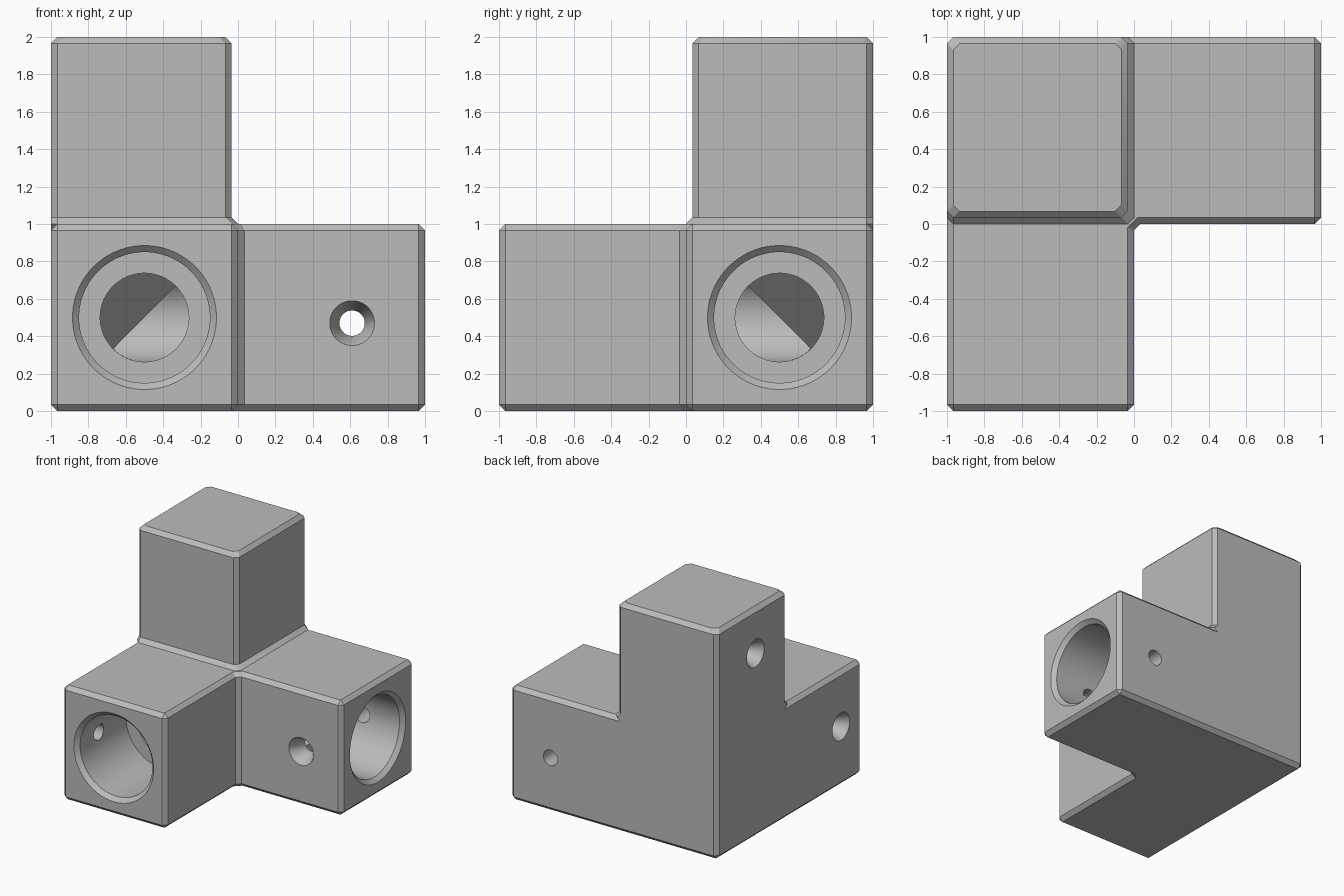
import bpy, bmesh, math
from mathutils import Vector, Matrix

old = bpy.data.objects.get("Cube")
if old:
    bpy.data.objects.remove(old, do_unlink=True)

C = 0.034                              # chamfer size
CENTRE = Vector((-0.5, 0.5, 0.5))      # where the three bores meet

grey = bpy.data.materials.new("light_grey")
grey.use_nodes = True
grey.diffuse_color = (0.5, 0.5, 0.5, 1)
grey.node_tree.nodes["Principled BSDF"].inputs["Base Color"].default_value = (0.5, 0.5, 0.5, 1)


def make_object(name, bm, helper=False):
    bmesh.ops.recalc_face_normals(bm, faces=bm.faces)
    mesh = bpy.data.meshes.new(name)
    bm.to_mesh(mesh)
    bm.free()
    mesh.materials.append(grey)
    obj = bpy.data.objects.new(name, mesh)
    bpy.context.collection.objects.link(obj)
    obj.hide_render = helper
    return obj


def loft(rings):
    """Closed solid through a stack of equal-length point rings."""
    bm = bmesh.new()
    rows = [[bm.verts.new(p) for p in ring] for ring in rings]
    n = len(rows[0])
    for low, high in zip(rows, rows[1:]):
        for i in range(n):
            j = (i + 1) % n
            bm.faces.new((low[i], low[j], high[j], high[i]))
    bm.faces.new(rows[0][::-1])
    bm.faces.new(rows[-1])
    return bm


def lathe(profile, sides):
    """Turned solid along z from (radius, height) pairs."""
    turns = [2 * math.pi * (i + 0.5) / sides for i in range(sides)]
    return loft([[(r * math.cos(t), r * math.sin(t), h) for t in turns] for r, h in profile])


def combine(target, other, operation):
    mod = target.modifiers.new(operation.lower(), 'BOOLEAN')
    mod.operation = operation
    mod.solver = 'EXACT'
    mod.object = other
    bpy.context.view_layer.objects.active = target
    bpy.ops.object.modifier_apply(modifier=mod.name)
    bpy.data.objects.remove(other, do_unlink=True)


# L-shaped base with every outer edge chamfered
outline = [(-1, -1), (0, -1), (0, -C), (C, 0), (1, 0), (1, 1), (-1, 1)]
bm = loft([[(x, y, z) for x, y in outline] for z in (0, 1)])
bmesh.ops.recalc_face_normals(bm, faces=bm.faces)
sharp = [e for e in bm.edges if e.calc_face_angle(0) > math.radians(60)
         or abs(e.verts[0].co.z - e.verts[1].co.z) < 0.01]
bmesh.ops.bevel(bm, geom=sharp, offset=C, offset_type='OFFSET', segments=1,
                affect='EDGES', clamp_overlap=False)
body = make_object("corner_connector", bm)


# Upright arm, flared at its foot and chamfered at the top
def arm_ring(inner, outer, z):
    x0, x1, y0, y1 = -1 + outer, -inner, inner, 1 - outer
    return [(x0 + C, y0, z), (x1 - C, y0, z), (x1, y0 + C, z), (x1, y1 - C, z),
            (x1 - C, y1, z), (x0 + C, y1, z), (x0, y1 - C, z), (x0, y0 + C, z)]


arm = make_object("upright_arm", loft([
    arm_ring(0.1, 0, 0.9), arm_ring(0, 0, 1), arm_ring(C, 0, 1 + C),
    arm_ring(C, 0, 2 - C), arm_ring(2 * C, C, 2)]))
combine(body, arm, 'UNION')

# Stepped bores, mitred where they meet in the corner
legs = {
    "upright_bore": ((1, 0, 0), (0, -1, 0), (0, 0, 1)),
    "side_bore": ((0, -1, 0), (0, 0, 1), (1, 0, 0)),
    "front_bore": ((0, 0, 1), (1, 0, 0), (0, -1, 0)),
}
for name, axes in legs.items():
    bm = lathe([(0.237, -0.4), (0.237, 0.83), (0.35, 0.83), (0.35, 1.465),
                (0.385, 1.5), (0.425, 1.54)], 64)
    for normal in ((-1, 0, 1), (0, -1, 1)):
        bmesh.ops.bisect_plane(bm, geom=bm.verts[:] + bm.edges[:] + bm.faces[:],
                               plane_co=(0, 0, -0.001), plane_no=normal, clear_inner=True)
        bmesh.ops.holes_fill(bm, edges=[e for e in bm.edges if e.is_boundary])
    bm.transform(Matrix.Translation(CENTRE) @ Matrix(axes).transposed().to_4x4())
    combine(body, make_object(name, bm, True), 'DIFFERENCE')

# Countersunk screw holes: (name, position, inward direction, length)
for name, place, inward, length in (
        ("side_screw_hole", (0.61, 0, 0.47), (0, 1, 0), 1.2),
        ("upright_screw_hole", (-1, 0.47, 1.61), (1, 0, 0), 0.4),
        ("front_screw_hole", (-1, -0.71, 0.52), (1, 0, 0), 0.4)):
    bm = lathe([(0.146, -0.05), (0.12, 0), (0.068, 0.1), (0.068, length)], 32)
    bm.transform(Matrix.Translation(place) @ Vector(inward).to_track_quat('Z', 'Y').to_matrix().to_4x4())
    combine(body, make_object(name, bm, True), 'DIFFERENCE')

# Smooth bores, crisp chamfers
bpy.ops.object.select_all(action='DESELECT')
body.select_set(True)
bpy.context.view_layer.objects.active = body
bpy.ops.object.shade_smooth_by_angle(angle=math.radians(30))
